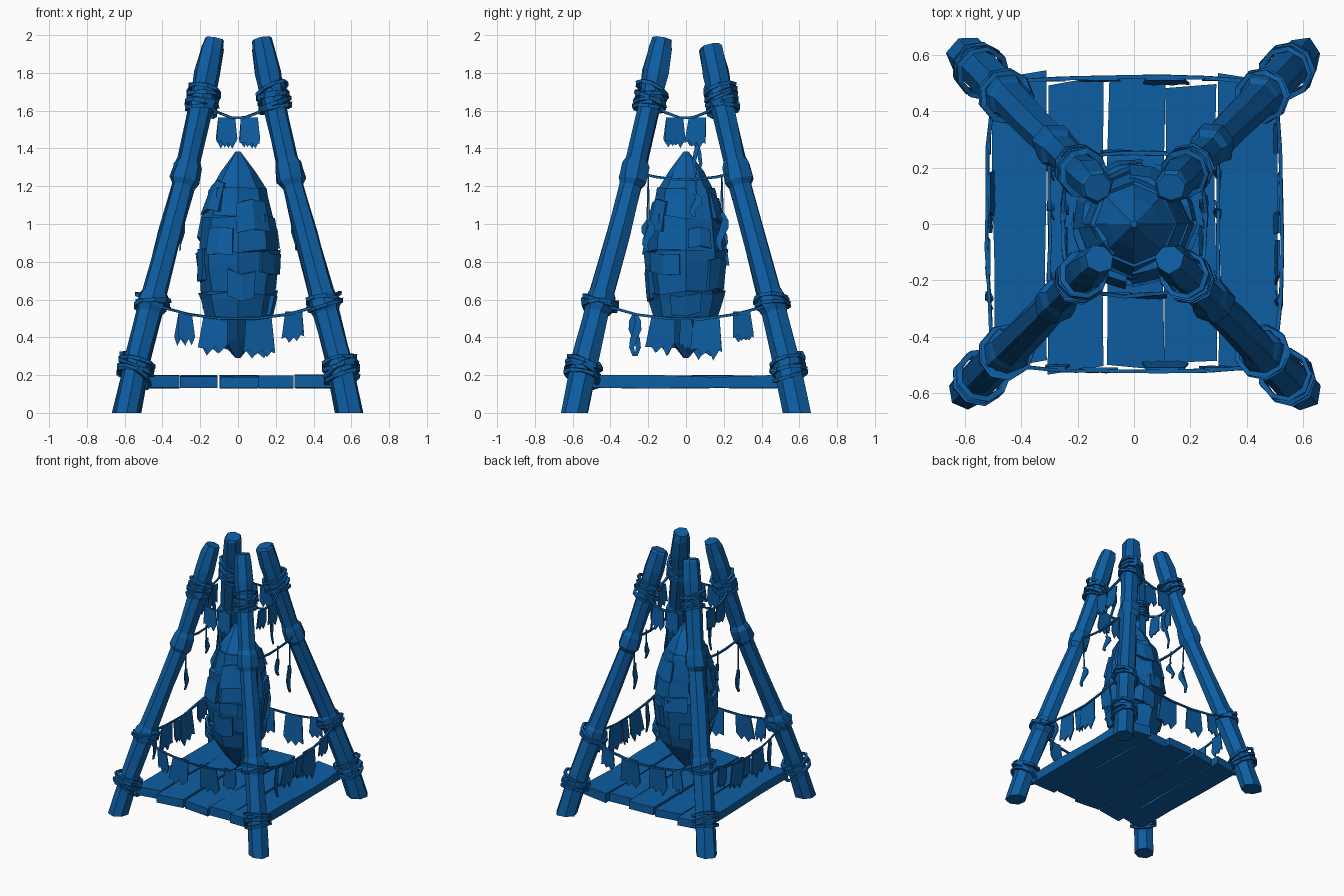
import bpy, bmesh, random
from math import sin, cos, pi, tau
from mathutils import Vector, Matrix

random.seed(4)
if "Cube" in bpy.data.objects:
    bpy.data.objects.remove(bpy.data.objects["Cube"])

blue = bpy.data.materials.new("deep blue")
blue.use_nodes = True
BLUE = (0.004, 0.110, 0.360, 1)
blue.diffuse_color = BLUE
blue.node_tree.nodes["Principled BSDF"].inputs["Base Color"].default_value = BLUE


def jit(a):
    return random.uniform(-a, a)


def finish(name, bm, matrix=None):
    """Turn a bmesh into a flat shaded object."""
    if matrix:
        bm.transform(matrix)
    bmesh.ops.recalc_face_normals(bm, faces=bm.faces)
    mesh = bpy.data.meshes.new(name)
    bm.to_mesh(mesh)
    bm.free()
    mesh.materials.append(blue)
    obj = bpy.data.objects.new(name, mesh)
    bpy.context.collection.objects.link(obj)
    return obj


def skin(bm, rings, closed=False):
    """Bridge rings of points; cap the ends unless the loop is closed."""
    loops = [[bm.verts.new(p) for p in ring] for ring in rings]
    n = len(loops[0])
    pairs = list(zip(loops, loops[1:]))
    if closed:
        pairs.append((loops[-1], loops[0]))
    else:
        bm.faces.new(loops[0])
        bm.faces.new(loops[-1])
    for a, b in pairs:
        for i in range(n):
            j = (i + 1) % n
            bm.faces.new((a[i], a[j], b[j], b[i]))


def tube(bm, pts, radii, sides, rough=0.0, closed=False, flat_start=False):
    """Sweep a polygon along a path."""
    pts = [Vector(p) for p in pts]
    n, rings = len(pts), []
    for i, p in enumerate(pts):
        if closed:
            d = pts[(i + 1) % n] - pts[i - 1]
        else:
            d = pts[min(i + 1, n - 1)] - pts[max(i - 1, 0)]
        if flat_start and i == 0:
            d = Vector((0, 0, 1))
        d.normalize()
        ref = Vector((0, 0, 1)) if abs(d.z) < 0.7 else Vector((1, 0, 0))
        u = d.cross(ref).normalized()
        v = d.cross(u)
        ring = []
        for k in range(sides):
            a, r = tau * (k + 0.5) / sides, radii[i] * (1 + jit(rough))
            ring.append(p + u * cos(a) * r + v * sin(a) * r)
        rings.append(ring)
    skin(bm, rings, closed)


def plate(bm, outline, thick=0.008):
    """Thin sheet in the xz plane, centred on y = 0 of its outline."""
    face = bm.faces.new([bm.verts.new(p) for p in outline])
    out = bmesh.ops.extrude_face_region(bm, geom=[face])
    moved = [g for g in out["geom"] if isinstance(g, bmesh.types.BMVert)]
    bmesh.ops.translate(bm, verts=moved, vec=(0, thick, 0))


# Leaning posts, with joints and lashings
SPINE = [(0, .59), (.25, .54), (.6, .45), (1.25, .278), (1.65, .19), (2, .12)]


def reach(z):
    for (z0, r0), (z1, r1) in zip(SPINE, SPINE[1:]):
        if z <= z1:
            return r0 + (r1 - r0) * (z - z0) / (z1 - z0)
    return SPINE[-1][1]


STATIONS = [(0, .074), (.3, .07), (.53, .068), (.56, .084), (.62, .08), (.64, .066),
            (.95, .064), (1.2, .06), (1.23, .078), (1.31, .074), (1.34, .06),
            (1.65, .062), (1.8, .07), (1.93, .062)]
for sx, sy, side in ((-1, -1, "front_right"), (1, -1, "front_left"),
                     (-1, 1, "back_right"), (1, 1, "back_left")):
    top = 0.0 if sy > 0 else .035
    bm = bmesh.new()
    path = [(sx * reach(z), sy * reach(z), z) for z, r in STATIONS]
    tip = 1.945 + top
    path.append((sx * reach(tip), sy * reach(tip), tip))
    tube(bm, path, [r for z, r in STATIONS] + [.052], 7, .09, flat_start=True)
    finish(side + "_post", bm)

    bm = bmesh.new()
    for z, r, count in ((.23, .087, 4), (.58, .088, 2), (1.66, .079, 5)):
        for c in range(count):
            zc = z + (c - (count - 1) / 2) * .024
            tx, ty = jit(.3), jit(.3)
            loop = []
            for k in range(9):
                a = tau * k / 9
                ox, oy = r * cos(a), r * sin(a)
                loop.append((sx * reach(zc) + ox, sy * reach(zc) + oy,
                             zc + (tx + sx * .25) * ox + (ty + sy * .25) * oy))
            tube(bm, loop, [.013] * 9, 4, .25, closed=True)
    finish(side + "_lashing", bm)

# Deck of worn planks
for i, (x0, x1, y0, y1) in enumerate(((-.5, -.315, -.5, .53), (-.305, -.11, -.52, .51),
                                      (-.092, .108, -.51, .52), (.112, .29, -.49, .49),
                                      (.303, .51, -.52, .52))):
    rings = []
    for y in (y0, -.18, .17, y1):
        a, b = x0 + jit(.006), x1 + jit(.006)
        lo, hi, e = .134 + jit(.006), .196 + jit(.007), jit(.018)
        rings.append([(a, y - e, lo), (b, y + e, lo), (b, y + e, hi), (a, y - e, hi)])
    bm = bmesh.new()
    skin(bm, rings)
    finish("deck_plank_%d" % (i + 1), bm)

# Hanging wrapped bundle: eight sides, with stepped cloth layers
PROFILE = [(.29, .012), (.38, .09), (.5, .168), (.6, .195), (.635, .207), (.63, .195),
           (.78, .218), (.86, .222), (.855, .21), (.98, .2), (1.04, .198), (1.035, .188),
           (1.15, .163), (1.19, .152), (1.185, .142), (1.28, .092), (1.385, .012)]


def girth(z):
    for (z0, r0), (z1, r1) in zip(PROFILE, PROFILE[1:]):
        if z0 <= z <= z1:
            return r0 + (r1 - r0) * (z - z0) / (z1 - z0)
    return .01


def around(a, r, z):
    return Vector((r * cos(a), r * sin(a), z))


bm = bmesh.new()
rings = []
for z, r in PROFILE:
    rings.append([around(tau * k / 8 - pi / 2, r * (1 + jit(.03)), z + jit(.2) * r * .4 * (.3 < z < 1.3))
                  for k in range(8)])
skin(bm, rings)
finish("wrapped_bundle", bm)

# Loose cloth patches over the bundle
bm = bmesh.new()
for i in range(13):
    a0 = tau * i * .382
    z0 = .52 + .045 * i
    h, w = random.uniform(.1, .17), random.uniform(.6, 1.0)
    rings = []
    for t in (0, .5, 1):
        a, lean = a0 + (t - .5) * w, jit(.02)
        lo, hi = z0 + lean, min(z0 + h + lean, 1.27)
        rings.append([around(a, girth(lo) - .02, lo), around(a, girth(lo) + .014, lo),
                      around(a, girth(hi) + .009, hi), around(a, girth(hi) - .02, hi)])
    skin(bm, rings)
finish("bundle_patches", bm)


# Sagging cords with torn pennants, repeated around the four sides
def cord(bm, half, y, z_mid, rise, r, bow=.02):
    ts = [-1, -.6, -.2, .2, .6, 1]
    tube(bm, [(half * t, -y - bow * (1 - t * t) + jit(.004), z_mid + rise * t * t) for t in ts],
         [r] * len(ts), 4, .3)


def pennant(bm, x, y, z, w, length):
    h = w / 2
    shape = [(-h * .9, 0), (h * .9, 0), (h * 1.1, -.72), (h * .55, -1), (h * .2, -.82),
             (-h * .3, -.98), (-h * .6, -.8), (-h * 1.1, -.85)]
    lean, tilt = jit(.12), jit(.12)
    plate(bm, [(x + px + lean * pz * length, -y + tilt * pz * length,
                z + pz * length * (1 + jit(.06))) for px, pz in shape])


def streamer(bm, x, y, z, w, length):
    left, right = [], []
    for i in range(6):
        t = i / 5
        mid = x + .018 * sin(t * 6)
        half = w / 2 * (1 - .75 * abs(t - .45) * 1.6)
        left.append((mid - half, -y + .012 * sin(t * 5), z - t * length))
        right.append((mid + half, -y + .012 * sin(t * 5), z - t * length))
    plate(bm, left + right[::-1])


for k, side in enumerate(("front", "left", "back", "right")):
    turn = Matrix.Rotation(k * pi / 2, 4, "Z")
    flip = -1 if k > 1 else 1
    bm = bmesh.new()
    cord(bm, .44, .505, .495, .075, .009)
    cord(bm, .18, .235, 1.56, .085, .009)
    if k % 2:
        cord(bm, .27, .3, 1.235, .04, .008, 0)
    finish(side + "_cords", bm, turn)

    bm = bmesh.new()
    for x, w, length in ((-.12, .14, .2), (.11, .15, .22), (.295, .1, .16)):
        pennant(bm, flip * x, .518, .505 + .07 * x * x / .2, w, length)
    if k % 2:
        streamer(bm, flip * -.27, .518, .53, .045, .23)
        pennant(bm, 0, .52, .497, .07, .17)
    else:
        pennant(bm, flip * -.28, .515, .525, .08, .17)
    for x in (-.06, .06):
        pennant(bm, x, .25, 1.565, .1, .16)
    finish(side + "_pennants", bm, turn)

    # Charms dangling on strings from the side cords
    if k % 2:
        bm = bmesh.new()
        for x, drop, length in ((-.2, .24, .16), (.19, .2, .2), (.05, .1, .12)):
            x *= flip
            tube(bm, [(x, -.3, 1.26), (x + .006, -.296, 1.26 - drop)], [.005, .005], 4)
            streamer(bm, x, .3, 1.26 - drop, .05, length)
        streamer(bm, flip * .06, .25, 1.56, .03, .3)
        finish(side + "_charms", bm, turn)
